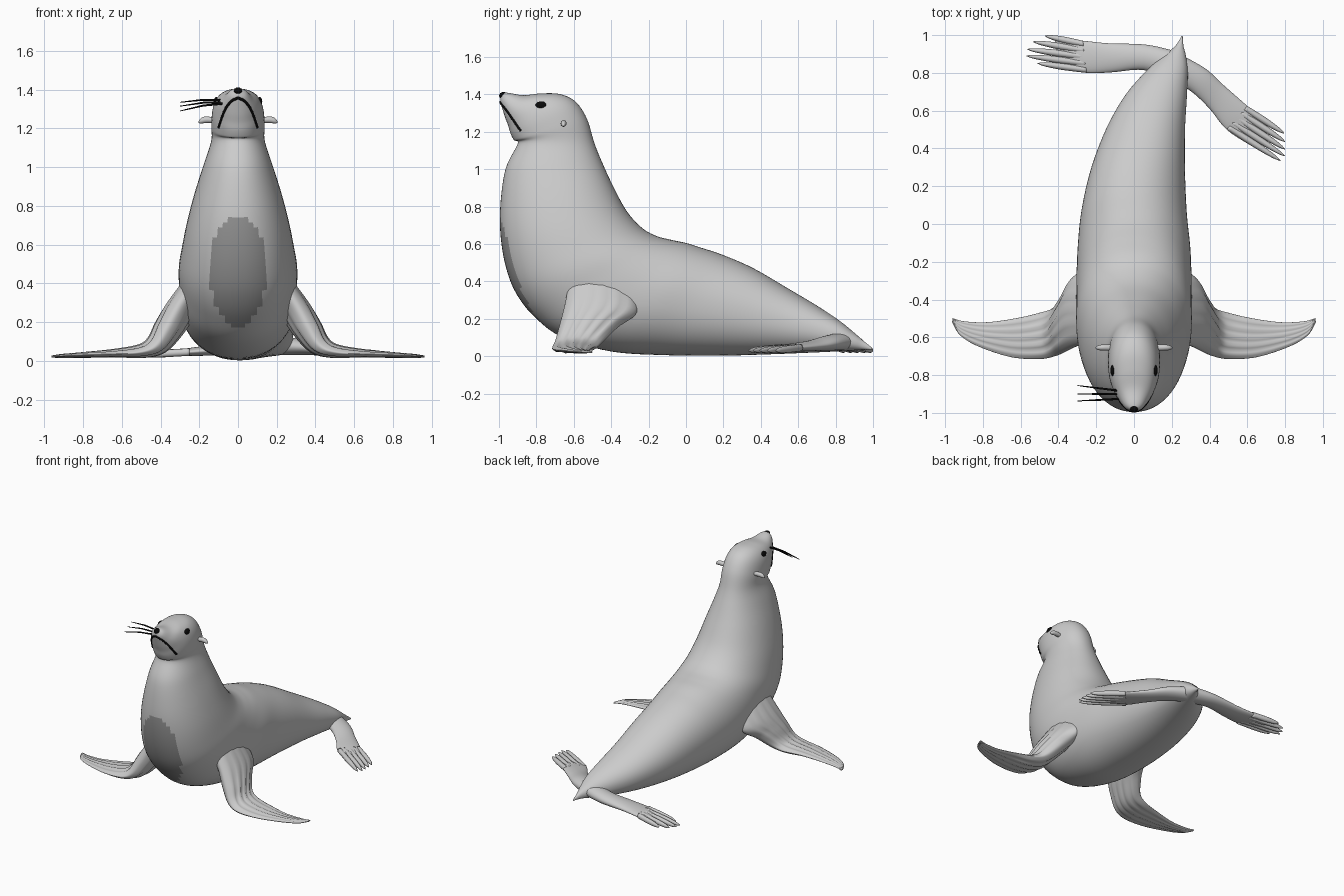
import bpy, bmesh, math
from mathutils import Vector
from mathutils.bvhtree import BVHTree

if "Cube" in bpy.data.objects:
    bpy.data.objects.remove(bpy.data.objects["Cube"])


def material(name, value):
    mat = bpy.data.materials.new(name)
    mat.use_nodes = True
    color = (value, value, value, 1)
    mat.diffuse_color = color
    mat.node_tree.nodes["Principled BSDF"].inputs["Base Color"].default_value = color
    return mat


SKIN = material("light grey skin", 0.6)
PATCH = material("dark grey belly", 0.3)
BLACK = material("black", 0.003)


def spline(keys, steps):
    """Smoothly interpolate a list of vectors of any length."""
    keys = [Vector(k) for k in keys]
    result = []
    for i in range(len(keys) - 1):
        b, c = keys[i], keys[i + 1]
        a = keys[i - 1] if i else b
        d = keys[i + 2] if i + 2 < len(keys) else c
        for s in range(steps):
            t = s / steps
            result.append(b + (c - a) * (t / 2)
                          + (a * 2 - b * 5 + c * 4 - d) * (t * t / 2)
                          + (b * 3 - a - c * 3 + d) * (t ** 3 / 2))
    return result + [keys[-1]]


def add_loft(bm, rings, steps=6, sides=32, power=1.0, ribs=0.0):
    """Skin rings given as edge point, opposite edge point, half-thickness vector."""
    loops = []
    count = (len(rings) - 1) * steps
    for n, ring in enumerate(spline([sum(map(tuple, r), ()) for r in rings], steps)):
        a, b, w = Vector(ring[0:3]), Vector(ring[3:6]), Vector(ring[6:9])
        loop = []
        for k in range(sides):
            ang = math.tau * k / sides
            c, s = math.cos(ang), math.sin(ang)
            c = math.copysign(abs(c) ** power, c)
            s = math.copysign(abs(s) ** power, s)
            s *= 1 + ribs * (n / count) * math.cos(c * math.pi * 5)
            loop.append(bm.verts.new((a + b) / 2 + (a - b) / 2 * c + w * s))
        loops.append(loop)
    for p, q in zip(loops, loops[1:]):
        for k in range(sides):
            j = (k + 1) % sides
            bm.faces.new((p[k], p[j], q[j], q[k]))
    bm.faces.new(loops[0])
    bm.faces.new(loops[-1])


def finish(bm, name, mat):
    bmesh.ops.recalc_face_normals(bm, faces=bm.faces)
    for f in bm.faces:
        f.smooth = True
    mesh = bpy.data.meshes.new(name)
    bm.to_mesh(mesh)
    bm.free()
    mesh.materials.append(mat)
    obj = bpy.data.objects.new(name, mesh)
    bpy.context.collection.objects.link(obj)
    return obj


# Head, neck, body and tail: front y z, back y z, half width, x offset
profile = [
    (-.993, 1.375, -.985, 1.405, .012, 0),
    (-.99, 1.35, -.95, 1.408, .045, 0),
    (-.978, 1.31, -.87, 1.395, .075, 0),
    (-.965, 1.27, -.77, 1.405, .102, 0),
    (-.95, 1.23, -.67, 1.40, .122, 0),
    (-.938, 1.19, -.59, 1.36, .134, 0),
    (-.92, 1.155, -.53, 1.27, .138, 0),
    (-.90, 1.135, -.49, 1.14, .138, 0),
    (-.965, 1.0, -.45, 1.04, .175, 0),
    (-.993, .80, -.395, .92, .225, 0),
    (-.99, .63, -.32, .78, .265, 0),
    (-.96, .465, -.24, .69, .29, 0),
    (-.905, .33, -.165, .645, .305, 0),
    (-.81, .21, -.08, .622, .306, 0),
    (-.66, .10, 0, .605, .305, 0),
    (-.40, .025, .08, .58, .30, 0),
    (-.10, .005, .20, .54, .28, 0),
    (.20, .003, .36, .47, .25, .02),
    (.45, .01, .54, .365, .21, .06),
    (.65, .018, .70, .27, .165, .115),
    (.80, .025, .82, .19, .11, .175),
    (.88, .03, .90, .125, .06, .215),
    (.94, .035, .945, .085, .022, .24),
    (.995, .035, .995, .045, .003, .255),
]
bm = bmesh.new()
add_loft(bm, [((x, fy, fz), (x, by, bz), (w, 0, 0)) for fy, fz, by, bz, w, x in profile],
         steps=6, sides=64, power=.93)
body = finish(bm, "body", SKIN)
body.data.materials.append(PATCH)
for f in body.data.polygons:
    x, y, z = f.center
    if y < -.7 and (x / .145) ** 2 + ((z - .465) / .29) ** 2 < 1:
        f.material_index = 1
surface = BVHTree.FromPolygons([v.co for v in body.data.vertices],
                               [p.vertices for p in body.data.polygons])

# Front flippers: front edge, back edge, half thickness
front_rings = [
    ((.20, -.62, .44), (.20, -.28, .38), (.06, 0, .03)),
    ((.30, -.645, .29), (.29, -.26, .24), (.07, 0, .03)),
    ((.365, -.675, .17), (.35, -.36, .16), (.065, 0, .03)),
    ((.42, -.70, .08), (.42, -.44, .085), (.04, 0, .035)),
    ((.50, -.715, .045), (.50, -.47, .055), (.012, 0, .03)),
    ((.65, -.705, .035), (.63, -.50, .045), (0, 0, .018)),
    ((.82, -.65, .03), (.78, -.52, .03), (0, 0, .012)),
    ((.92, -.59, .025), (.90, -.515, .025), (0, 0, .008)),
    ((.963, -.52, .022), (.96, -.498, .022), (0, 0, .004)),
]


def mirrored(rings, side):
    return [[(p[0] * side, p[1], p[2]) for p in ring] for ring in rings]


for side, label in ((1, "left"), (-1, "right")):
    bm = bmesh.new()
    add_loft(bm, mirrored(front_rings, side), sides=48, ribs=.35)
    finish(bm, label + "_front_flipper", SKIN)

    # Ear: a small drooping cone
    bm = bmesh.new()
    ear = [((.11, -.67, 1.24), (.11, -.64, 1.24), (0, 0, .012)),
           ((.16, -.67, 1.245), (.16, -.638, 1.245), (0, 0, .017)),
           ((.19, -.667, 1.24), (.19, -.643, 1.24), (0, 0, .014)),
           ((.205, -.658, 1.232), (.205, -.652, 1.232), (0, 0, .004))]
    add_loft(bm, mirrored(ear, side), sides=16)
    finish(bm, label + "_ear", SKIN)


def ball(name, center, scale):
    bm = bmesh.new()
    bmesh.ops.create_uvsphere(bm, u_segments=24, v_segments=16, radius=1)
    bmesh.ops.scale(bm, vec=scale, verts=bm.verts)
    bmesh.ops.translate(bm, vec=center, verts=bm.verts)
    return finish(bm, name, BLACK)


# Hind flippers: a tapering palm and five separate toes
def hind_flipper(name, palm, tips):
    bm = bmesh.new()
    add_loft(bm, [((ax, ay, z), (bx, by, z), (0, 0, t)) for ax, ay, bx, by, z, t in palm],
             sides=32)
    ax, ay, bx, by, z, _ = palm[-2]
    first, last = Vector((ax, ay, z)), Vector((bx, by, z))
    half = (first - last) / 9
    for i, tip in enumerate(tips):
        start = first.lerp(last, (i + .5) / 5)
        end = Vector((*tip, .03))
        toe = []
        for t, width, thick in ((0, .9, .019), (.5, .95, .019), (.85, .6, .014), (1, .1, .004)):
            mid = start.lerp(end, t)
            toe.append((mid + half * width, mid - half * width, (0, 0, thick)))
        add_loft(bm, toe, sides=12)
    finish(bm, name, SKIN)


hind_flipper("right_hind_flipper", [
    (.20, .92, .20, .76, .08, .05), (.06, .95, .05, .815, .07, .04),
    (-.14, .957, -.12, .803, .055, .028), (-.27, .97, -.25, .80, .045, .02),
    (-.42, .98, -.40, .83, .035, .008)],
    [(-.47, .995), (-.535, .965), (-.565, .925), (-.57, .89), (-.51, .85)])
hind_flipper("left_hind_flipper", [
    (.22, .91, .18, .78, .08, .05), (.375, .825, .305, .70, .07, .04),
    (.48, .73, .40, .61, .055, .028), (.60, .625, .49, .50, .045, .02),
    (.71, .53, .61, .42, .035, .008)],
    [(.795, .48), (.80, .435), (.80, .395), (.797, .36), (.775, .335)])

# Eyes and nose set into the head surface
for side, label in ((1, "left"), (-1, "right")):
    spot = surface.ray_cast(Vector((side, -.775, 1.34)), Vector((-side, 0, 0)))[0]
    ball(label + "_eye", spot - Vector((side * .006, 0, 0)), (.014, .03, .022))
ball("nose", (0, -.976, 1.393), (.022, .023, .019))


def strand(name, points, radii):
    curve = bpy.data.curves.new(name, "CURVE")
    curve.dimensions = "3D"
    curve.bevel_depth = 1
    curve.bevel_resolution = 2
    curve.use_fill_caps = True
    line = curve.splines.new("POLY")
    line.points.add(len(points) - 1)
    for point, co, radius in zip(line.points, points, radii):
        point.co = (*co, 1)
        point.radius = radius
    curve.materials.append(BLACK)
    obj = bpy.data.objects.new(name, curve)
    bpy.context.collection.objects.link(obj)


# Mouth line draped over the muzzle
half_mouth = spline([(.1, 1.205), (.085, 1.25), (.065, 1.30), (.035, 1.34), (0, 1.358)], 5)
outline = half_mouth + [Vector((-p.x, p.y)) for p in reversed(half_mouth[:-1])]
draped = [surface.ray_cast(Vector((p.x, -2, p.y)), Vector((0, 1, 0)))[0] for p in outline]
strand("mouth", draped, [.007] * len(draped))

# Whiskers on the right cheek
for i, (y, z, end_y, end_z) in enumerate((
        (-.885, 1.345, -.855, 1.335), (-.90, 1.335, -.90, 1.315), (-.925, 1.33, -.937, 1.29))):
    root, end = Vector((-.06, y, z)), Vector((-.30, end_y, end_z))
    middle = root.lerp(end, .5) + Vector((0, 0, .008))
    strand(f"whisker_{i + 1}", [root, middle, end], [.006, .005, .002])
